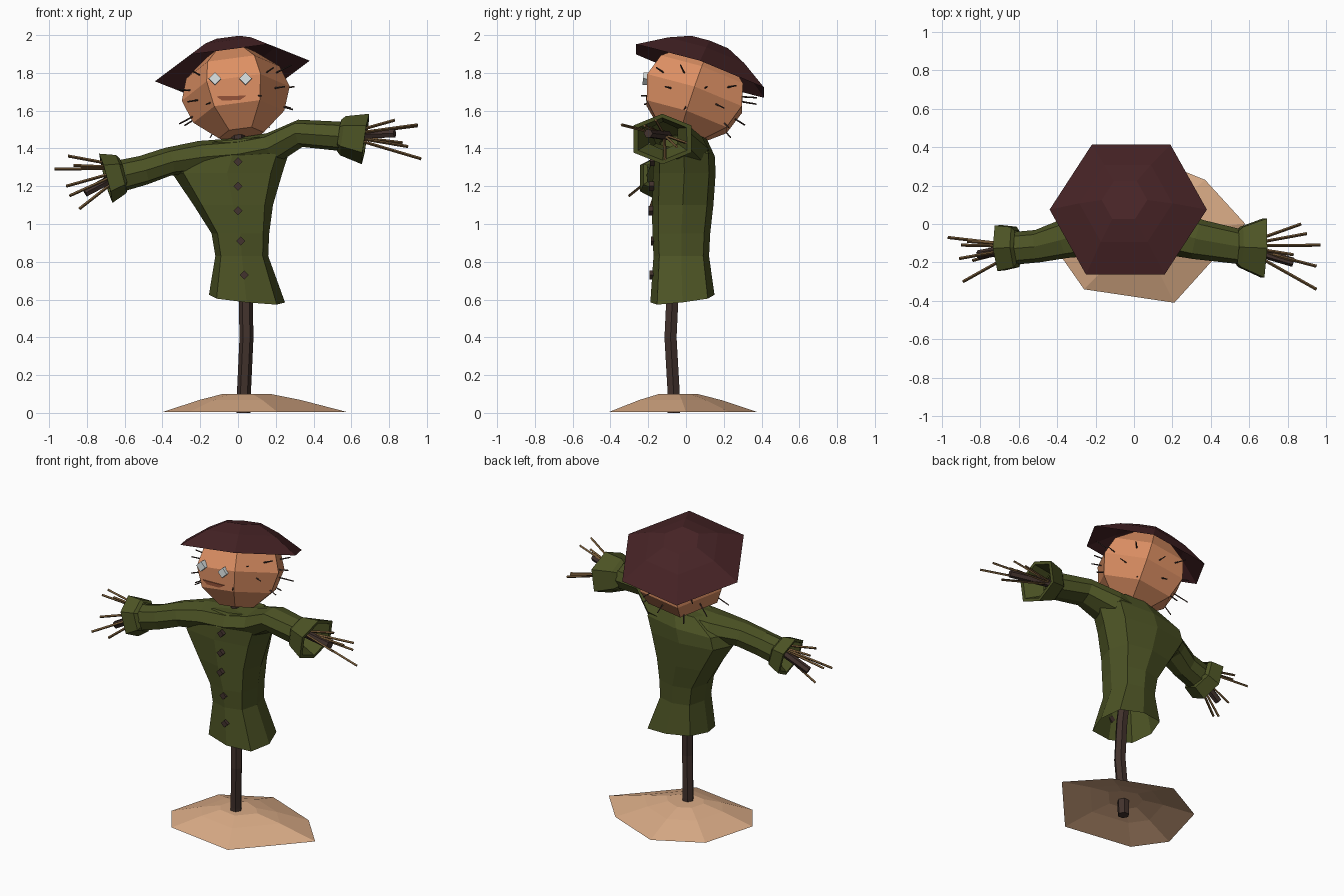
import bpy, bmesh, math, random
from mathutils import Vector, Matrix

random.seed(4)
if "Cube" in bpy.data.objects:
    bpy.data.objects.remove(bpy.data.objects["Cube"])

X, Y, Z = Vector((1, 0, 0)), Vector((0, 1, 0)), Vector((0, 0, 1))


def material(name, rgb):
    m = bpy.data.materials.new(name)
    m.use_nodes = True
    m.diffuse_color = (*rgb, 1)
    m.node_tree.nodes["Principled BSDF"].inputs["Base Color"].default_value = (*rgb, 1)
    return m


GREEN = material("coat green", (0.073, 0.087, 0.018))
MAROON = material("hat maroon", (0.062, 0.017, 0.019))
ORANGE = material("sack orange", (0.73, 0.28, 0.127))
SAND = material("sandy earth", (0.70, 0.41, 0.24))
WOOD = material("dark wood", (0.054, 0.032, 0.026))
STRAW = material("dry straw", (0.17, 0.095, 0.036))
PALE = material("pale eye", (0.68, 0.73, 0.73))
MOUTH = material("mouth brown", (0.30, 0.085, 0.04))


def ring(c, d, a, b, n=8, ref=Z, power=1.0, phase=0.0):
    """Closed cross-section at c, facing along d; a is across, b is along ref."""
    d = Vector(d).normalized()
    u = ref.cross(d).normalized()
    v = d.cross(u)
    pts = []
    for i in range(n):
        t = phase + math.tau * i / n
        s, k = math.sin(t), math.cos(t)
        k = math.copysign(abs(k) ** power, k)
        s = math.copysign(abs(s) ** power, s)
        pts.append(Vector(c) + u * a * k + v * b * s)
    return pts


def loft(bm, rings, start=False, end=False):
    rows = [[bm.verts.new(p) for p in r] for r in rings]
    n = len(rows[0])
    for lo, hi in zip(rows, rows[1:]):
        for i in range(n):
            j = (i + 1) % n
            bm.faces.new((lo[i], lo[j], hi[j], hi[i]))
    if start:
        bm.faces.new(rows[0][::-1])
    if end:
        bm.faces.new(rows[-1])


def finish(name, bm, mat):
    bmesh.ops.recalc_face_normals(bm, faces=bm.faces)
    me = bpy.data.meshes.new(name)
    bm.to_mesh(me)
    bm.free()
    me.materials.append(mat)
    ob = bpy.data.objects.new(name, me)
    bpy.context.scene.collection.objects.link(ob)
    return ob


def part(name, rings, mat, start=False, end=False):
    bm = bmesh.new()
    loft(bm, rings, start, end)
    return finish(name, bm, mat)


def stick(bm, a, b, r, r2=None, n=5):
    a, b = Vector(a), Vector(b)
    d = b - a
    ref = Z if abs(d.normalized().z) < 0.9 else Y
    loft(bm, [ring(a, d, r, r, n, ref), ring(b, d, r2 or r, r2 or r, n, ref)], True, True)


def diamond(name, c, size, depth, mat, tilt=0.0):
    """Small box turned on its corner, facing the front."""
    bm = bmesh.new()
    m = (Matrix.Translation(c) @ Matrix.Rotation(tilt, 4, 'X') @ Matrix.Rotation(math.pi / 4, 4, 'Y')
         @ Matrix.Diagonal((size, depth, size, 1)))
    bmesh.ops.create_cube(bm, size=1, matrix=m)
    return finish(name, bm, mat)


# Earth mound
outline = [(-0.40, -0.14), (-0.26, -0.34), (0.21, -0.41), (0.58, 0.0),
           (0.37, 0.23), (0.0, 0.38), (-0.30, 0.22)]
mid = Vector((0.03, -0.05, 0))
mound = []
for scale, h in ((1, 0.004), (0.55, 0.068), (0.26, 0.1)):
    mound.append([mid.lerp(Vector((x, y, 0)), scale) + Z * h for x, y in outline])
part("earth_mound", mound, SAND, end=True)

# Upright pole
path = [(0.03, -0.065, 0), (0.032, -0.066, 0.12), (0.045, -0.082, 0.4),
        (0.04, -0.07, 0.65), (0.0, -0.03, 1.2), (0.0, -0.01, 1.56)]
part("upright_pole", [ring(p, Z, 0.037, 0.037, 6, Y) for p in path], WOOD, True, True)

# Coat body: height, right edge, left edge, front, back, facing
body = [(0.605, -0.155, 0.25, -0.19, 0.152, (0.1, -0.12, 1)),
        (0.83, -0.12, 0.16, -0.172, 0.122, Z),
        (0.95, -0.14, 0.165, -0.178, 0.128, Z),
        (1.10, -0.235, 0.185, -0.18, 0.145, Z),
        (1.27, -0.35, 0.235, -0.175, 0.157, Z),
        (1.36, -0.33, 0.27, -0.172, 0.152, (-0.06, 0, 1)),
        (1.45, -0.16, 0.18, -0.12, 0.11, (-0.1, 0, 1))]
part("coat_body", [ring(((l + r) / 2, (f + b) / 2, h), d, (r - l) / 2, (b - f) / 2, 8, Y, 0.68)
                   for h, l, r, f, b, d in body], GREEN, end=True)

# Coat shoulders and sleeves in one tube from hand to hand
arm = [((-0.66, -0.13, 1.245), 0.085, 0.085), ((-0.50, -0.115, 1.285), 0.085, 0.078),
       ((-0.37, -0.08, 1.33), 0.10, 0.075), ((-0.20, -0.03, 1.355), 0.135, 0.085),
       ((0.0, -0.02, 1.37), 0.15, 0.085), ((0.18, -0.02, 1.40), 0.14, 0.085),
       ((0.33, -0.08, 1.48), 0.105, 0.073), ((0.56, -0.12, 1.463), 0.09, 0.078)]
sections = []
for i, (c, a, b) in enumerate(arm):
    d = Vector(arm[min(i + 1, len(arm) - 1)][0]) - Vector(arm[max(i - 1, 0)][0])
    sections.append(ring(c, d, a, b, 8, Z, 0.85))
part("coat_sleeves", sections, GREEN)


# Turned-back cuffs, hollow at the hand
def cuff(name, a, b, w0, h0, w1, h1):
    a, b = Vector(a), Vector(b)
    d = b - a
    steps = [(-0.12, w0 * 0.8, h0 * 0.8), (0.05, w0, h0), (1, w1, h1),
             (1, w1 * 0.84, h1 * 0.84), (0.1, w0 * 0.72, h0 * 0.72)]
    part(name, [ring(a + d * t, d, w, h, 6, Z, 0.9, math.pi / 6) for t, w, h in steps], GREEN)


cuff("left_cuff", (0.55, -0.12, 1.468), (0.675, -0.125, 1.45), 0.12, 0.105, 0.175, 0.135)
cuff("right_cuff", (-0.615, -0.12, 1.265), (-0.70, -0.125, 1.242), 0.12, 0.105, 0.135, 0.135)

# Arm sticks and straw hands
hands = {
    "left": ((0.50, -0.10, 1.468), (0.83, -0.20, 1.48),
             [(0.83, -0.16, 1.55), (0.95, -0.34, 1.525), (0.97, -0.11, 1.345), (0.90, -0.05, 1.41),
              (0.87, 0.0, 1.43), (0.95, -0.22, 1.52), (0.84, -0.19, 1.51)]),
    "right": ((-0.52, -0.11, 1.32), (-0.81, -0.16, 1.165),
              [(-0.97, -0.07, 1.29), (-0.90, -0.11, 1.36), (-0.87, -0.09, 1.31), (-0.89, -0.30, 1.15),
               (-0.84, -0.19, 1.08), (-0.91, -0.18, 1.20)]),
}
for side, (a, b, tips) in hands.items():
    bm = bmesh.new()
    stick(bm, a, b, 0.027, 0.024, 6)
    finish(side + "_arm_stick", bm, WOOD)
    bm = bmesh.new()
    root = Vector(a).lerp(Vector(b), 0.3)
    for tip in tips:
        start = root + (Vector(tip) - Vector(b)) * 0.18
        stick(bm, start, tip, 0.008, 0.008, 4)
    finish(side + "_hand_straw", bm, STRAW)

# Coat buttons
for i, (x, y, z) in enumerate([(0, -0.178, 1.33), (0, -0.183, 1.2), (0, -0.186, 1.07),
                               (0.015, -0.172, 0.91), (0.032, -0.182, 0.73)]):
    diamond(f"button_{i + 1}", (x, y, z), 0.034, 0.025, WOOD)

# Sack head, leaning back like the hat
lean = Vector((-0.133, 0.345, 1)).normalized()
centre = Vector((-0.012, 0.045, 1.69))
profile = [(-0.235, 0.12), (-0.13, 0.243), (0.0, 0.288), (0.12, 0.25), (0.22, 0.13)]
part("sack_head", [ring(centre + lean * h, lean, r, r * 1.06, 6, Y) for h, r in profile],
     ORANGE, True, True)

# Eyes and mouth
for side, x in (("right", -0.122), ("left", 0.04)):
    diamond(side + "_eye", (x, -0.205, 1.768), 0.047, 0.045, PALE, -0.1)
bm = bmesh.new()
lip = [(-0.08, 0.008), (0.08, 0.012), (0.045, -0.012), (-0.05, -0.014)]
loft(bm, [[Vector((-0.035 + x, y, 1.668 + z)) for x, z in lip] for y in (-0.19, -0.213)], True, True)
finish("mouth", bm, MOUTH)

# Loose straw poking out of the head
side_dir = Y.cross(lean).normalized()
fore_dir = lean.cross(side_dir)
bm = bmesh.new()
for i in range(24):
    t = math.tau * (i + random.uniform(-0.3, 0.3)) / 24
    h = (-0.17, 0.04, -0.08, 0.11)[i % 4] + random.uniform(-0.02, 0.02)
    out = side_dir * math.cos(t) + fore_dir * math.sin(t)
    if out.y < -0.75 and h > -0.1:
        continue
    way = (out + lean * h * 2.5).normalized()
    stick(bm, centre + way * 0.2, centre + way * random.uniform(0.30, 0.35), 0.005, 0.004, 4)
finish("head_straw", bm, WOOD)

# Hat
brim = Vector((-0.03, 0.075, 1.81))
part("hat", [ring(brim + lean * h, lean, r, r, 6, Y)
             for h, r in ((0, 0.413), (0.10, 0.245), (0.155, 0.12))], MAROON, end=True)
